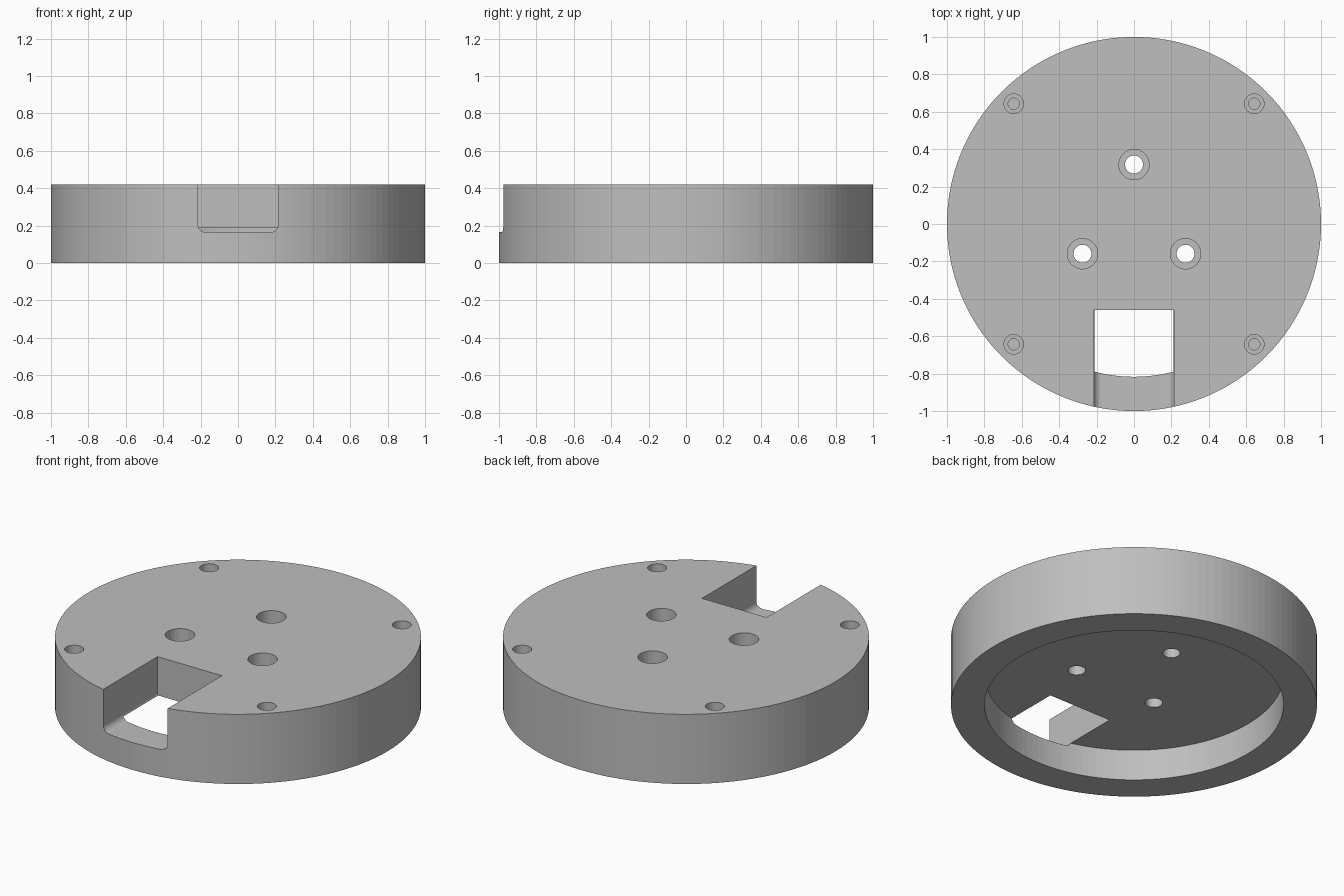
import bpy, bmesh, math
from mathutils import Matrix

old = bpy.data.objects.get("Cube")
if old:
    bpy.data.objects.remove(old, do_unlink=True)

HEIGHT = 0.42
CEILING = 0.187

grey = bpy.data.materials.new("plain grey")
grey.use_nodes = True
colour = (0.52, 0.52, 0.52, 1)
grey.diffuse_color = colour
grey.node_tree.nodes["Principled BSDF"].inputs["Base Color"].default_value = colour


def make_object(name, bm):
    bmesh.ops.recalc_face_normals(bm, faces=bm.faces[:])
    mesh = bpy.data.meshes.new(name)
    bm.to_mesh(mesh)
    bm.free()
    mesh.materials.append(grey)
    obj = bpy.data.objects.new(name, mesh)
    bpy.context.collection.objects.link(obj)
    return obj


def lathe(name, profile, steps, centre=(0, 0)):
    """Revolve (radius, z) points about a vertical axis."""
    bm = bmesh.new()
    verts = [bm.verts.new((r, 0, z)) for r, z in profile]
    edges = [bm.edges.new(pair) for pair in zip(verts, verts[1:])]
    bmesh.ops.spin(bm, geom=verts + edges, cent=(0, 0, 0), axis=(0, 0, 1),
                   angle=math.tau, steps=steps)
    bmesh.ops.remove_doubles(bm, verts=bm.verts[:], dist=1e-4)
    bm.transform(Matrix.Translation((*centre, 0)))
    return make_object(name, bm)


def notch_cutter(half, floor, radius, back):
    """Open-topped slot with rounded lower corners, running to the front."""
    arc = [math.radians(a) for a in range(0, 91, 15)]
    right = [(half - radius + radius * math.sin(a),
              floor + radius - radius * math.cos(a)) for a in arc]
    right.append((half, HEIGHT + 0.2))
    outline = right + [(-x, z) for x, z in reversed(right)]
    bm = bmesh.new()
    face = bm.faces.new([bm.verts.new((x, back, z)) for x, z in outline])
    moved = bmesh.ops.extrude_face_region(bm, geom=[face])["geom"]
    bmesh.ops.translate(bm, vec=(0, -1, 0),
                        verts=[v for v in moved if isinstance(v, bmesh.types.BMVert)])
    return make_object("notch_cutter", bm)


# Round body, hollow underneath
body = lathe("round_base", [(0, HEIGHT), (1, HEIGHT), (1, 0), (0.817, 0),
                            (0.817, CEILING), (0, CEILING)], 128)

cutters = [notch_cutter(0.215, 0.165, 0.04, -0.46)]


def stepped_hole(name, centre, wide, narrow, step, end):
    top = HEIGHT + 0.1
    profile = [(0, top), (wide, top), (wide, step), (narrow, step), (narrow, end), (0, end)]
    cutters.append(lathe(name, profile, 40, centre))


# Three counterbored through holes around the middle
for i in range(3):
    a = math.radians(90 + 120 * i)
    stepped_hole("centre_hole_cutter", (0.318 * math.cos(a), 0.318 * math.sin(a)),
                 0.081, 0.048, 0.29, 0.1)

# Four blind stepped screw holes near the rim
for x in (-1, 1):
    for y in (-1, 1):
        stepped_hole("rim_hole_cutter", (0.643 * x, 0.643 * y), 0.052, 0.03, 0.3, 0.15)

# Cut everything, then remove the cutters
bpy.context.view_layer.objects.active = body
for cutter in cutters:
    cutter.hide_render = True
    mod = body.modifiers.new("cut", "BOOLEAN")
    mod.operation = "DIFFERENCE"
    mod.solver = "EXACT"
    mod.object = cutter
    bpy.ops.object.modifier_apply(modifier=mod.name)
    bpy.data.objects.remove(cutter, do_unlink=True)
